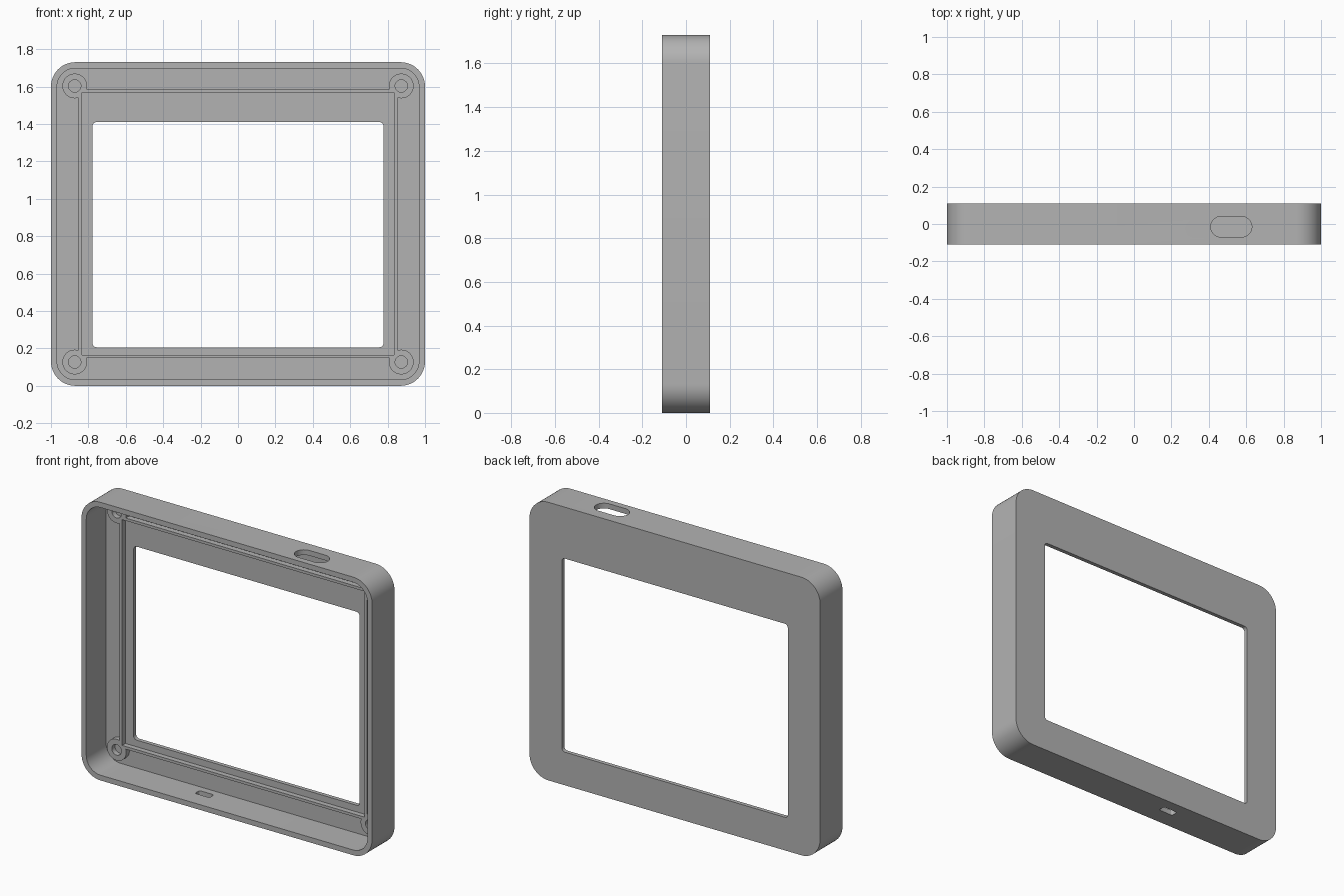
import bpy
import bmesh
from math import sin, cos, pi
from mathutils import Vector

if "Cube" in bpy.data.objects:
    bpy.data.objects.remove(bpy.data.objects["Cube"], do_unlink=True)

grey = bpy.data.materials.new("plain grey")
grey.use_nodes = True
colour = (0.45, 0.45, 0.45, 1)
grey.diffuse_color = colour
grey.node_tree.nodes["Principled BSDF"].inputs["Base Color"].default_value = colour

MID = 0.865          # height of the case centre
FRONT, BACK = -0.11, 0.11
PLATE = 0.085        # inner surface of the back plate


def rounded_outline(cx, cy, w, h, r, steps=12):
    """Corner points of a rounded rectangle, counter-clockwise."""
    if r == 0:
        steps = 0
    points = []
    for i, (sx, sy) in enumerate([(1, 1), (-1, 1), (-1, -1), (1, -1)]):
        for k in range(steps + 1):
            a = (i + k / max(steps, 1)) * pi / 2
            p = (cx + sx * (w / 2 - r) + r * cos(a),
                 cy + sy * (h / 2 - r) + r * sin(a))
            if not points or (Vector(p) - Vector(points[-1])).length > 1e-5:
                points.append(p)
    if (Vector(points[0]) - Vector(points[-1])).length < 1e-5:
        points.pop()
    return points


def prism(name, outline, start, end, axis="y"):
    """Extrude an outline along y (outline in xz) or z (outline in xy)."""
    bm = bmesh.new()
    place = (lambda p, t: (p[0], t, p[1])) if axis == "y" else (lambda p, t: (p[0], p[1], t))
    face = bm.faces.new([bm.verts.new(place(p, start)) for p in outline])
    moved = bmesh.ops.extrude_face_region(bm, geom=[face])["geom"]
    verts = [g for g in moved if isinstance(g, bmesh.types.BMVert)]
    shift = Vector(place((0, 0), end - start))
    bmesh.ops.translate(bm, verts=verts, vec=shift)
    bmesh.ops.recalc_face_normals(bm, faces=bm.faces)
    mesh = bpy.data.meshes.new(name)
    bm.to_mesh(mesh)
    bm.free()
    mesh.materials.append(grey)
    obj = bpy.data.objects.new(name, mesh)
    bpy.context.collection.objects.link(obj)
    return obj


def combine(target, tool, operation):
    """Apply a boolean and remove the tool object."""
    mod = target.modifiers.new(operation, "BOOLEAN")
    mod.operation = operation
    mod.solver = "EXACT"
    mod.object = tool
    bpy.context.view_layer.objects.active = target
    bpy.ops.object.modifier_apply(modifier=mod.name)
    bpy.data.objects.remove(tool, do_unlink=True)


def finish(obj):
    bpy.ops.object.select_all(action="DESELECT")
    obj.select_set(True)
    bpy.context.view_layer.objects.active = obj
    bpy.ops.object.shade_smooth_by_angle(angle=pi / 6)


# Case shell: rounded block, hollowed from the front
shell = prism("case_shell", rounded_outline(0, MID, 2, 1.73, 0.13), FRONT, BACK)
cavity = prism("cavity", rounded_outline(0, MID, 1.935, 1.665, 0.098), FRONT - 0.1, PLATE)
combine(shell, cavity, "DIFFERENCE")

# Screen window through the back plate
window = prism("window", rounded_outline(0, 0.808, 1.556, 1.204, 0.022, 6), 0, BACK + 0.1)
combine(shell, window, "DIFFERENCE")

# Port slot in the top wall and small slot in the bottom wall
port = prism("port", rounded_outline(0.52, -0.015, 0.22, 0.11, 0.055), 1.6, 1.83, "z")
combine(shell, port, "DIFFERENCE")
slot = prism("slot", rounded_outline(-0.245, 0.02, 0.1, 0.045, 0.01, 4), -0.1, 0.1, "z")
combine(shell, slot, "DIFFERENCE")
finish(shell)

# Retaining ridge around the screen, joined with four screw bosses
RIDGE_FRONT = 0.053
SEAT = PLATE + 0.005
corners = [(sx * 0.873, MID + sz * 0.738) for sx in (-1, 1) for sz in (-1, 1)]
ridge = prism("screen_ridge_and_bosses", rounded_outline(0, MID + 0.002, 1.704, 1.438, 0),
              RIDGE_FRONT, SEAT)
for x, z in corners:
    boss = prism("boss", rounded_outline(x, z, 0.132, 0.132, 0.066), RIDGE_FRONT, SEAT)
    combine(ridge, boss, "UNION")
pocket = prism("pocket", rounded_outline(0, MID + 0.002, 1.67, 1.404, 0), 0, 0.2)
combine(ridge, pocket, "DIFFERENCE")
for x, z in corners:
    hole = prism("screw_hole", rounded_outline(x, z, 0.066, 0.066, 0.033, 8), 0, 0.2)
    combine(ridge, hole, "DIFFERENCE")
finish(ridge)
